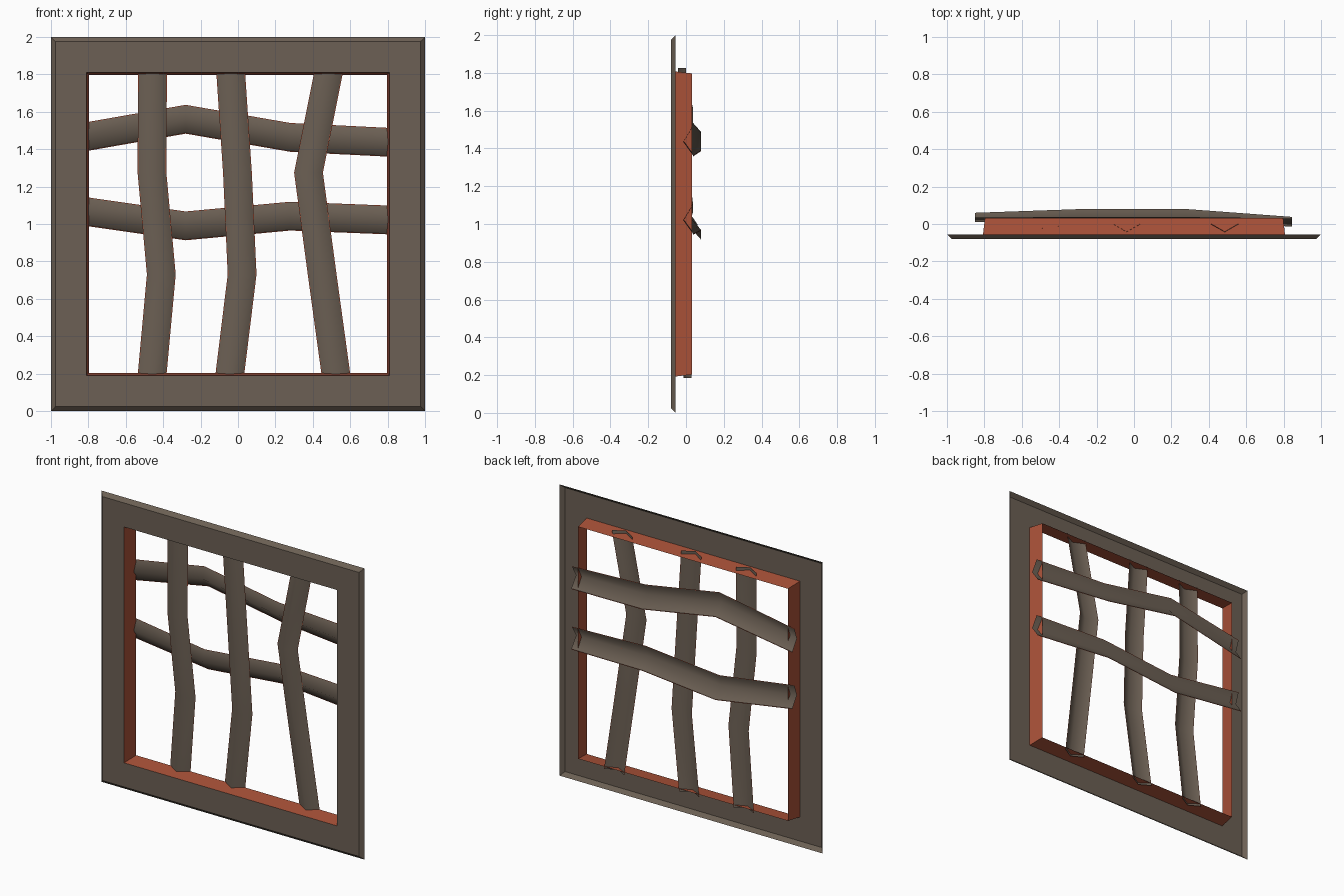
import bpy, bmesh
from mathutils import Vector

if "Cube" in bpy.data.objects:
    bpy.data.objects.remove(bpy.data.objects["Cube"])


def material(name, rgb):
    m = bpy.data.materials.new(name)
    m.diffuse_color = (*rgb, 1)
    m.use_nodes = True
    m.node_tree.nodes["Principled BSDF"].inputs["Base Color"].default_value = m.diffuse_color
    return m


BROWN = material("weathered brown", (0.150, 0.117, 0.089))
RUST = material("rust orange", (0.41, 0.085, 0.041))


def finish(name, bm, mats, smooth=False):
    me = bpy.data.meshes.new(name)
    bm.to_mesh(me)
    bm.free()
    for m in mats:
        me.materials.append(m)
    for p in me.polygons:
        p.use_smooth = smooth
    ob = bpy.data.objects.new(name, me)
    bpy.context.collection.objects.link(ob)
    return ob


def square_loops(name, loops, mat):
    """Open sheet through square loops given as (half size, y)."""
    bm = bmesh.new()
    rings = [[bm.verts.new((sx * h, y, 1 + sz * h))
              for sx, sz in ((-1, -1), (1, -1), (1, 1), (-1, 1))] for h, y in loops]
    for a, b in zip(rings, rings[1:]):
        for i in range(4):
            j = (i + 1) % 4
            bm.faces.new((a[i], a[j], b[j], b[i]))
    return finish(name, bm, [mat])


def strip(bm, a, b, mat_index):
    """Quad strip between two lines of points."""
    va = [bm.verts.new(p) for p in a]
    vb = [bm.verts.new(p) for p in b]
    for i in range(len(a) - 1):
        bm.faces.new((va[i], va[i + 1], vb[i + 1], vb[i])).material_index = mat_index


def bar(name, path, across, half=0.073, lip=0.004):
    """Bent V-shaped bar, open behind. path: (x, z, y low edge, y ridge, y high edge)."""
    low = [Vector((x, yl, z)) - across * half for x, z, yl, yr, yh in path]
    ridge = [Vector((x, yr, z)) for x, z, yl, yr, yh in path]
    high = [Vector((x, yh, z)) + across * half for x, z, yl, yr, yh in path]
    bm = bmesh.new()
    strip(bm, low, ridge, 0)
    strip(bm, ridge, high, 0)
    bmesh.ops.remove_doubles(bm, verts=bm.verts, dist=1e-5)
    # thin rust edges
    strip(bm, [p - across * lip for p in low], low, 1)
    strip(bm, high, [p + across * lip for p in high], 1)
    # face the ridge side to the front
    bm.normal_update()
    for f in bm.faces:
        if f.normal.y > 0:
            f.normal_flip()
    return finish(name, bm, [BROWN, RUST], True)


# Flat surround with bevelled outer rim, and window reveal
square_loops("frame", [(1.0, -0.055), (0.975, -0.08), (0.81, -0.08)], BROWN)
square_loops("reveal", [(0.81, -0.08), (0.797, 0.032)], RUST)

# Upright bars, leaning back slightly towards the bottom
Z = (0.185, 0.73, 1.275, 1.825)
LEAN = (0.03, 0.015, 0.0, 0.0)
for n, xs in (("left", (-0.46, -0.41, -0.46, -0.457)),
              ("middle", (-0.045, 0.022, -0.003, -0.04)),
              ("right", (0.525, 0.45, 0.377, 0.487))):
    bar("upright_bar_" + n,
        [(x, z, d, d - 0.042, d) for x, z, d in zip(xs, Z, LEAN)], Vector((1, 0, 0)))

# Cross bars behind the uprights, twisted so the lower edge sits further back
X = (-0.85, -0.28, 0.28, 0.845)
DEPTH = ((0.06, 0.01, 0.035), (0.08, 0.015, 0.037),
         (0.08, 0.015, 0.037), (0.038, -0.014, 0.03))
for n, zs in (("upper", (1.46, 1.56, 1.463, 1.435)),
              ("lower", (1.072, 0.99, 1.042, 1.02))):
    bar("cross_bar_" + n,
        [(x, z, *d) for x, z, d in zip(X, zs, DEPTH)], Vector((0, 0, 1)))
